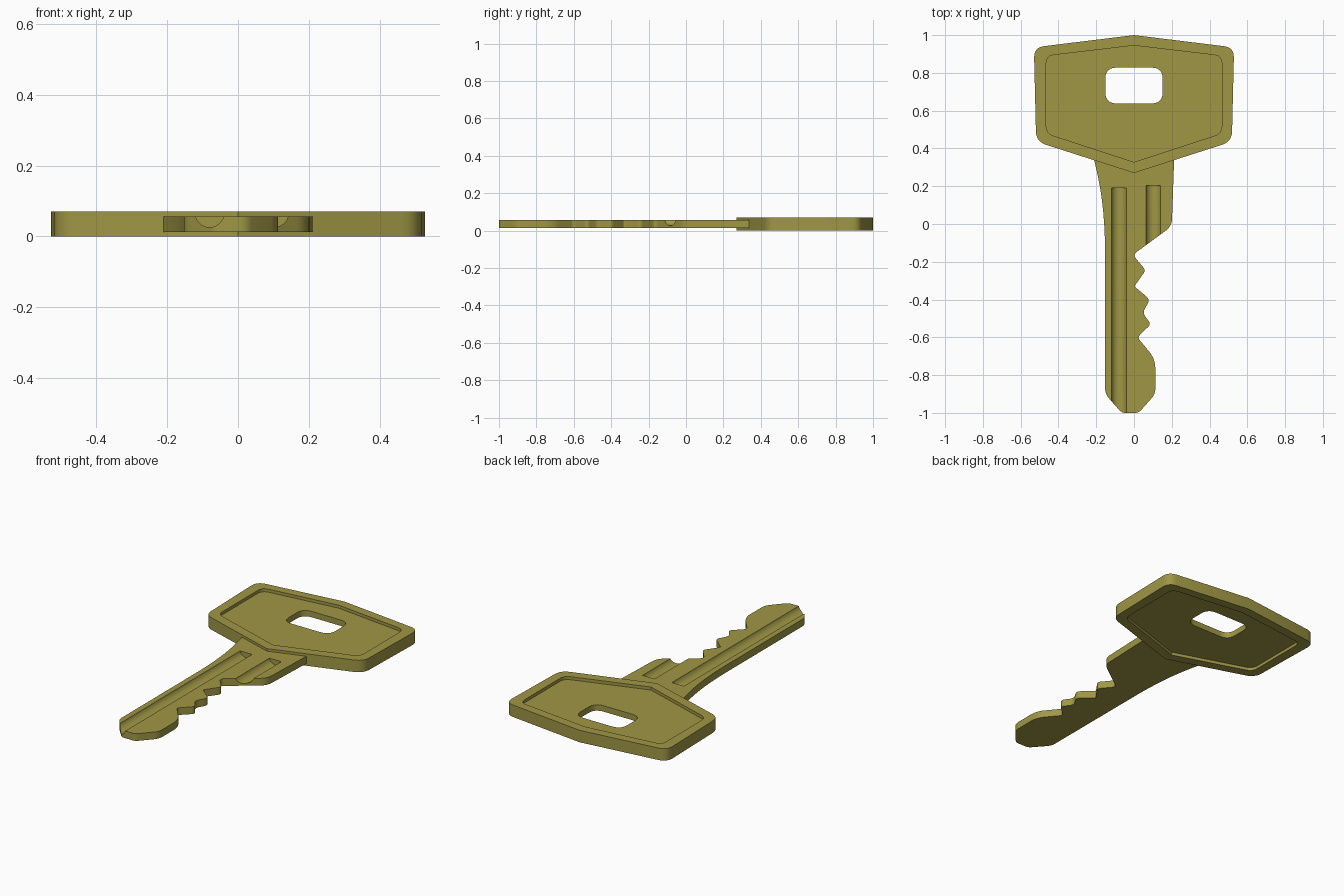
import bpy, bmesh
from mathutils import Vector

if "Cube" in bpy.data.objects:
    bpy.data.objects.remove(bpy.data.objects["Cube"])


def rounded(points, steps=6):
    """Round each (x, y, cut) corner with a small curve starting 'cut' away from it."""
    out = []
    n = len(points)
    for i, (x, y, cut) in enumerate(points):
        p = Vector((x, y))
        if cut == 0:
            out.append(p)
            continue
        a = p + (Vector(points[i - 1][:2]) - p).normalized() * cut
        b = p + (Vector(points[(i + 1) % n][:2]) - p).normalized() * cut
        for k in range(steps + 1):
            t = k / steps
            out.append(a * (1 - t) ** 2 + p * 2 * t * (1 - t) + b * t * t)
    return out


def prism(name, points, z0, z1):
    bm = bmesh.new()
    face = bm.faces.new([bm.verts.new((p.x, p.y, z0)) for p in rounded(points)])
    ext = bmesh.ops.extrude_face_region(bm, geom=[face])
    verts = [g for g in ext["geom"] if isinstance(g, bmesh.types.BMVert)]
    bmesh.ops.translate(bm, verts=verts, vec=(0, 0, z1 - z0))
    bmesh.ops.recalc_face_normals(bm, faces=bm.faces[:])
    mesh = bpy.data.meshes.new(name)
    bm.to_mesh(mesh)
    bm.free()
    obj = bpy.data.objects.new(name, mesh)
    bpy.context.collection.objects.link(obj)
    return obj


def groove_cutter(name, x, y0, y1):
    bpy.ops.mesh.primitive_cylinder_add(vertices=48, radius=0.041, depth=y1 - y0,
                                        location=(x, (y0 + y1) / 2, 0.067),
                                        rotation=(1.5707963, 0, 0))
    bpy.context.object.name = name
    return bpy.context.object


def cut(obj, cutters):
    for c in cutters:
        c.hide_render = True
        mod = obj.modifiers.new("cut", "BOOLEAN")
        mod.operation = "DIFFERENCE"
        mod.solver = "EXACT"
        mod.object = c
        bpy.context.view_layer.objects.active = obj
        bpy.ops.object.modifier_apply(modifier=mod.name)
        bpy.data.objects.remove(c)


def shield(top, side_x, side_top, low_x, side_low, bottom, r):
    return [(0, top, 0), (-side_x, side_top, r), (-low_x, side_low, r),
            (0, bottom, 0), (low_x, side_low, r), (side_x, side_top, r)]


# Head: shield plate with a raised rim on both sides and a ring hole
head = prism("key_head", shield(1.0, 0.53, 0.935, 0.518, 0.436, 0.27, 0.055), 0, 0.071)
inner = shield(0.945, 0.465, 0.89, 0.465, 0.48, 0.328, 0.04)
hole = [(-0.152, 0.638, 0.06), (0.152, 0.638, 0.06),
        (0.152, 0.828, 0.06), (-0.152, 0.828, 0.06)]
cut(head, [prism("top_recess", inner, 0.053, 0.2),
           prism("bottom_recess", inner, -0.2, 0.018),
           prism("ring_hole", hole, -0.3, 0.3)])

# Blade: flared neck, toothed right edge and pointed tip
blade = prism("key_blade", [
    (0, 0.29, 0), (-0.215, 0.355, 0), (-0.168, 0.16, 0.15), (-0.153, -0.08, 0.08),
    (-0.153, -0.9, 0.03), (-0.065, -1.0, 0.02), (0.025, -1.0, 0.02),
    (0.113, -0.9, 0.03), (0.113, -0.715, 0.05), (0.018, -0.6, 0.02),
    (0.09, -0.53, 0.02), (0.045, -0.47, 0.025), (0.085, -0.4, 0.025),
    (0.002, -0.33, 0.012), (0.062, -0.245, 0.02), (-0.006, -0.163, 0.025),
    (0.2, -0.012, 0.04), (0.213, 0.355, 0)], 0.013, 0.056)
cut(blade, [groove_cutter("long_groove", -0.08, -1.2, 0.19),
            groove_cutter("short_groove", 0.102, -0.16, 0.205)])

# Brass finish
brass = bpy.data.materials.new("brass")
brass.diffuse_color = (0.35, 0.31, 0.06, 1)
brass.use_nodes = True
brass.node_tree.nodes["Principled BSDF"].inputs["Base Color"].default_value = brass.diffuse_color
for obj in (head, blade):
    obj.data.materials.clear()
    obj.data.materials.append(brass)
    bpy.ops.object.select_all(action="DESELECT")
    obj.select_set(True)
    bpy.context.view_layer.objects.active = obj
    bpy.ops.object.shade_smooth_by_angle(angle=0.5)
